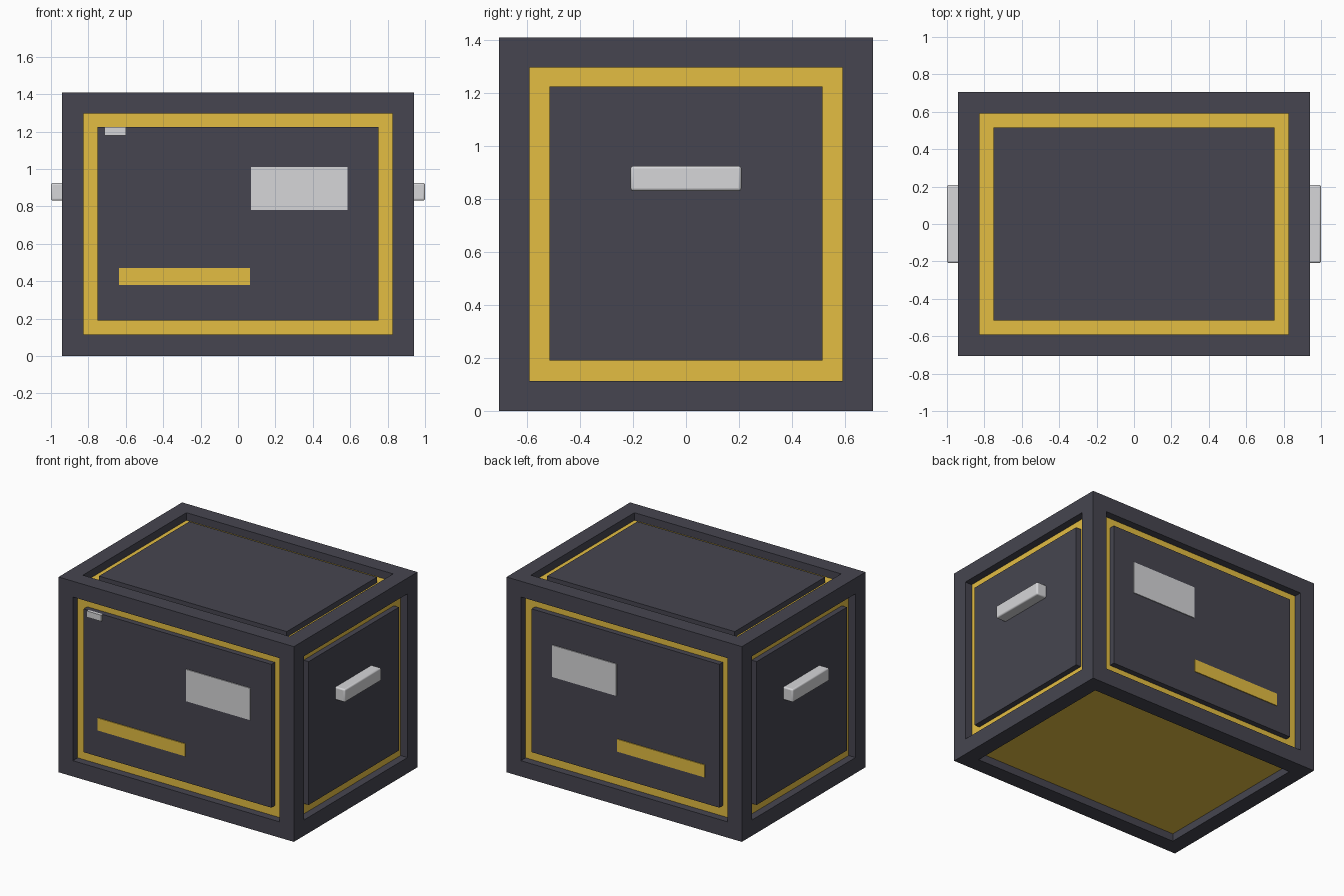
import bpy, bmesh
from mathutils import Vector

if "Cube" in bpy.data.objects:
    bpy.data.objects.remove(bpy.data.objects["Cube"])


def material(name, rgb):
    m = bpy.data.materials.new(name)
    m.use_nodes = True
    m.diffuse_color = (*rgb, 1)
    m.node_tree.nodes["Principled BSDF"].inputs["Base Color"].default_value = (*rgb, 1)
    return m


DARK = material("dark_grey", (0.061, 0.060, 0.080))
GOLD = material("gold_yellow", (0.77, 0.51, 0.055))
SILVER = material("light_grey", (0.67, 0.67, 0.69))

HX, HY, H = 0.94, 0.705, 1.41    # half width, half depth, height
RIM, RECESS = 0.114, 0.055       # frame bar width, depth of the gold floor
PANEL_IN, PANEL_TOP = 0.19, 0.015  # panel margin, how far it sits below the frame


def finish(name, bm, *mats):
    bmesh.ops.recalc_face_normals(bm, faces=bm.faces)
    mesh = bpy.data.meshes.new(name)
    bm.to_mesh(mesh)
    bm.free()
    for m in mats:
        mesh.materials.append(m)
    ob = bpy.data.objects.new(name, mesh)
    bpy.context.collection.objects.link(ob)
    return ob


def box_mesh(lo, hi):
    lo, hi = Vector(lo), Vector(hi)
    bm = bmesh.new()
    bmesh.ops.create_cube(bm, size=1)
    bmesh.ops.scale(bm, vec=hi - lo, verts=bm.verts)
    bmesh.ops.translate(bm, vec=(lo + hi) / 2, verts=bm.verts)
    return bm


def box(name, mat, lo, hi):
    return finish(name, box_mesh(lo, hi), mat)


# Frame: flat rim on every side, then a straight-walled recess with a gold floor
bm = box_mesh((-HX, -HY, 0), (HX, HY, H))
sides = list(bm.faces)
bmesh.ops.inset_individual(bm, faces=sides, thickness=RIM, use_even_offset=True)
for f in bmesh.ops.extrude_discrete_faces(bm, faces=sides)["faces"]:
    f.normal_update()
    f.material_index = 1
    bmesh.ops.translate(bm, vec=f.normal * -RECESS, verts=f.verts)
finish("crate_frame", bm, DARK, GOLD)

# Raised panels on the four walls and the top
px, py = HX - PANEL_IN, HY - PANEL_IN
z0, z1 = PANEL_IN, H - PANEL_IN + 0.005
for name, s in (("front", -1), ("back", 1)):
    y_out, y_in = s * (HY - PANEL_TOP), s * (HY - RECESS - 0.01)
    ya, yb = sorted((y_out, y_in))
    box(name + "_panel", DARK, (-px, ya, z0), (px, yb, z1))
    # Flat label and stripe on the panel
    ya, yb = sorted((y_out - s * 0.002, y_out + s * 0.006))
    box(name + "_label", SILVER, (0.07, ya, 0.78), (0.585, yb, 1.01))
    box(name + "_stripe", GOLD, (-0.635, ya, 0.38), (0.065, yb, 0.47))

for name, s in (("right", -1), ("left", 1)):
    x_out, x_in = s * (HX - PANEL_TOP), s * (HX - RECESS - 0.01)
    xa, xb = sorted((x_out, x_in))
    box(name + "_panel", DARK, (xa, -py, z0), (xb, py, z1))
    # Grab handle with softened edges
    xa, xb = sorted((s * (HX - 0.03), s * 1.0))
    handle = box(name + "_handle", SILVER, (xa, -0.209, 0.831), (xb, 0.209, 0.925))
    bev = handle.modifiers.new("soft_edges", "BEVEL")
    bev.width, bev.segments = 0.01, 3
    bpy.context.view_layer.objects.active = handle
    handle.select_set(True)
    bpy.ops.object.shade_smooth_by_angle()
    handle.select_set(False)

box("top_panel", DARK, (-px, -py, H - RECESS - 0.01), (px, py, H - PANEL_TOP))

# Small latch at the upper corner of the front panel
y_latch = -(HY - PANEL_TOP)
box("front_latch", SILVER, (-0.715, y_latch - 0.015, 1.18), (-0.6, y_latch + 0.005, z1))
